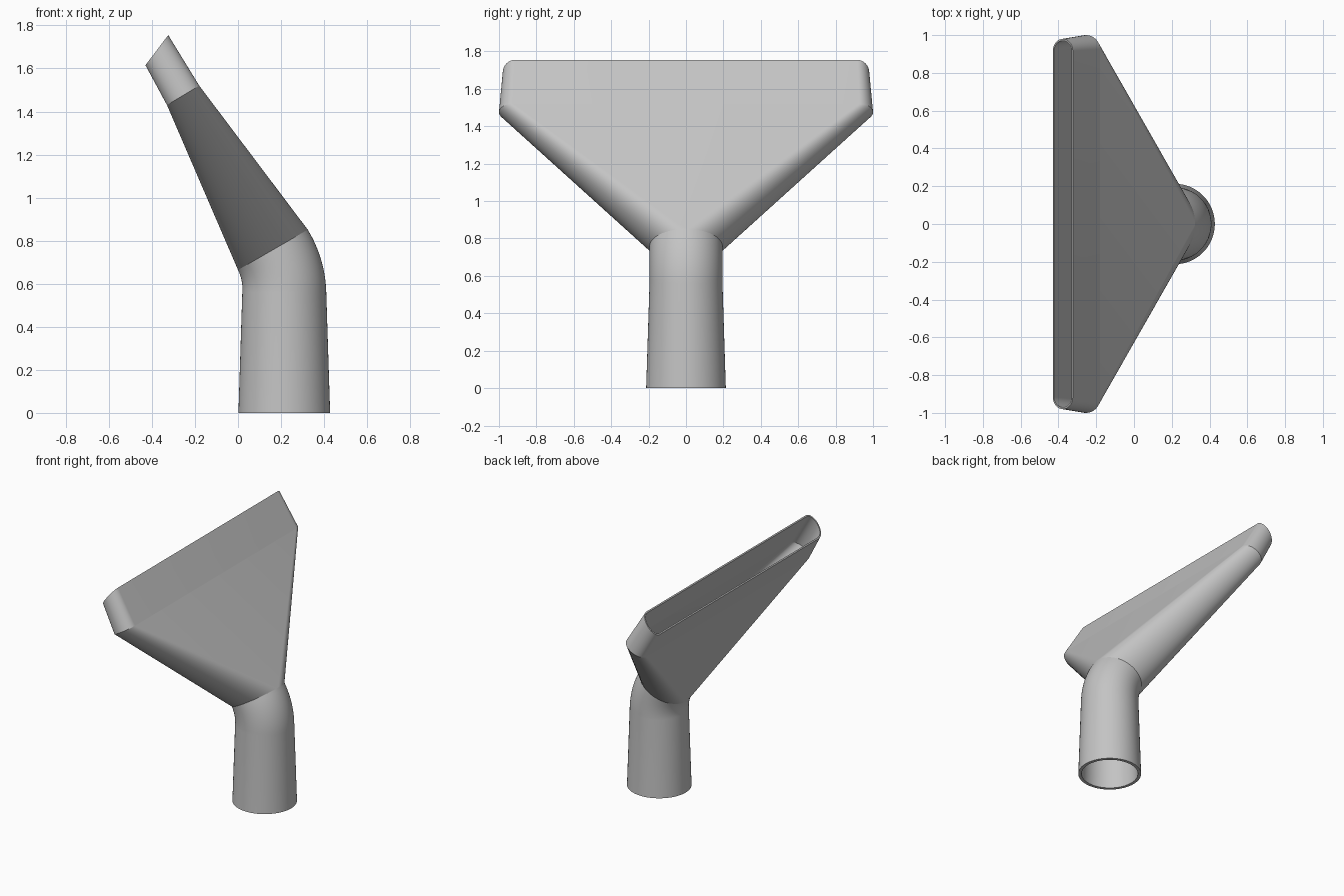
import bpy, bmesh
from math import sin, cos, pi, radians
from mathutils import Vector

cube = bpy.data.objects.get("Cube")
if cube:
    bpy.data.objects.remove(cube)

grey = bpy.data.materials.new("plain grey")
grey.use_nodes = True
GREY = (0.55, 0.55, 0.55, 1)
grey.diffuse_color = GREY
grey.node_tree.nodes["Principled BSDF"].inputs["Base Color"].default_value = GREY

HALF = 32  # segments in each rounded end


def section(centre, across, width, end, wall):
    """Slot outline: across is the half thickness in x and z, width runs along y."""
    return dict(centre=Vector((centre[0], 0, centre[1])),
                across=Vector((across[0], 0, across[1])),
                width=width, end=end, wall=wall)


def outline(s, inset):
    """Points of a section, shrunk by the wall thickness for the inner skin."""
    t = s["wall"] if inset else 0
    across = s["across"] * (1 - t / s["across"].length)
    flat, end = s["width"] - s["end"], s["end"] - t
    points = []
    for side in (1, -1):
        for i in range(HALF + 1):
            a = pi * i / HALF - pi / 2
            y = side * (flat + end * cos(a))
            points.append(s["centre"] + across * sin(a) * side + Vector((0, y, 0)))
    return points


def bridge(bm, a, b):
    n = len(a)
    for i in range(n):
        j = (i + 1) % n
        bm.faces.new((a[i], a[j], b[j], b[i]))


def loft(name, sections, rim_start=False, rim_end=False):
    """Hollow part with outer and inner skins and rims at its open ends."""
    bm = bmesh.new()
    skins = [[[bm.verts.new(p) for p in outline(s, inset)] for s in sections]
             for inset in (False, True)]
    outer, inner = skins
    for k in range(len(sections) - 1):
        bridge(bm, outer[k], outer[k + 1])
        bridge(bm, inner[k + 1], inner[k])
    if rim_start:
        bridge(bm, inner[0], outer[0])
    if rim_end:
        bridge(bm, outer[-1], inner[-1])
    bmesh.ops.remove_doubles(bm, verts=bm.verts, dist=1e-5)
    # Outward winding on the outer skin, decided by the ring direction
    mesh = bpy.data.meshes.new(name)
    bm.to_mesh(mesh)
    bm.free()
    mesh.materials.append(grey)
    obj = bpy.data.objects.new(name, mesh)
    bpy.context.collection.objects.link(obj)
    bpy.ops.object.select_all(action="DESELECT")
    obj.select_set(True)
    bpy.context.view_layer.objects.active = obj
    bpy.ops.object.shade_smooth_by_angle(angle=radians(35))
    return obj


# Tapered pipe followed by a thirty degree elbow
PIPE_X, PIPE_R, BEND_Z, BEND_R = 0.215, 0.195, 0.56, 0.395
pipe = [section((PIPE_X, 0), (0.213, 0), 0.213, 0.213, 0.022)]
for step in range(13):
    a = radians(30) * step / 12
    r = PIPE_R - 0.008 * step / 12
    centre = (PIPE_X - BEND_R * (1 - cos(a)), BEND_Z + BEND_R * sin(a))
    pipe.append(section(centre, (r * cos(a), r * sin(a)), PIPE_R, PIPE_R, 0.02))
loft("pipe_and_elbow", pipe, rim_start=True)

# Fan funnel from the round elbow to the wide slot
shoulder = section((-0.255, 1.475), (0.075, 0.045), 1.0, 0.075, 0.012)
loft("fan_funnel", [pipe[-1], shoulder])

# Slot mouth with a slanted cut
lip = section((-0.377, 1.685), (0.053, 0.07), 0.98, 0.065, 0.01)
loft("slot_mouth", [shoulder, lip], rim_end=True)
